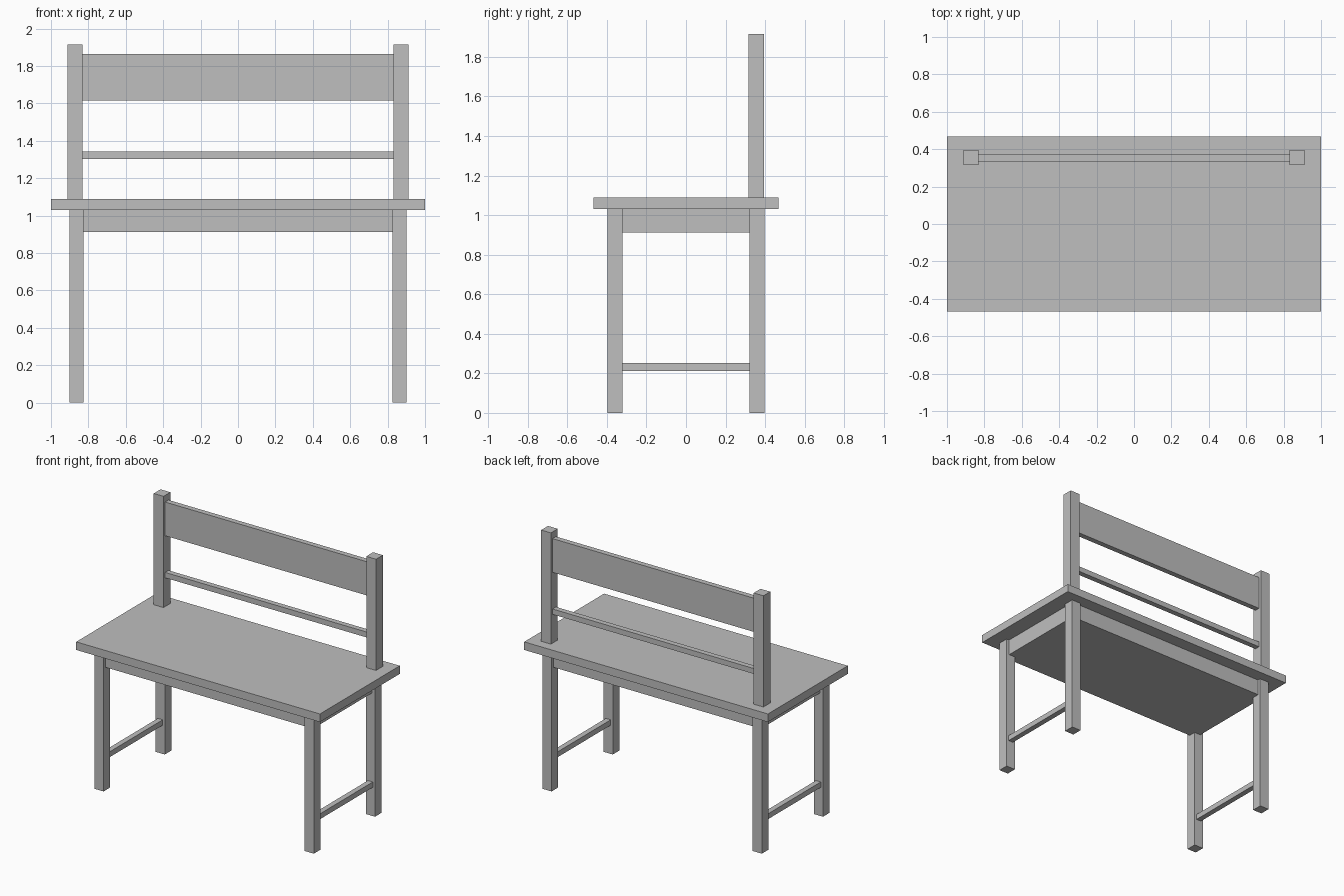
import bpy

default = bpy.data.objects.get("Cube")
if default:
    bpy.data.objects.remove(default, do_unlink=True)

# Single plain grey finish
grey = bpy.data.materials.new("plain_grey")
grey.use_nodes = True
colour = (0.52, 0.52, 0.52, 1)
grey.diffuse_color = colour
grey.node_tree.nodes["Principled BSDF"].inputs["Base Color"].default_value = colour


def box(name, x, y, z):
    """Add a box spanning the given (low, high) ranges."""
    spans = (x, y, z)
    bpy.ops.mesh.primitive_cube_add(size=1, location=[(a + b) / 2 for a, b in spans])
    obj = bpy.context.object
    obj.name = name
    obj.scale = [b - a for a, b in spans]
    bpy.ops.object.transform_apply(location=False, rotation=False, scale=True)
    obj.data.materials.append(grey)
    return obj


def mirrored(span, side):
    return tuple(sorted(side * v for v in span))


TOP_LOW, TOP_HIGH = 1.03, 1.09
LEG_X, LEG_Y = (0.825, 0.9), (0.32, 0.397)

# Seat board and the solid apron block beneath it
box("seat_board", (-1, 1), (-0.468, 0.468), (TOP_LOW, TOP_HIGH))
box("apron", (-0.877, 0.877), (-0.374, 0.374), (0.912, TOP_LOW))

for side, label in ((1, "left"), (-1, "right")):
    # Legs and the low stretcher joining them
    leg_x = mirrored(LEG_X, side)
    box(f"front_leg_{label}", leg_x, mirrored(LEG_Y, -1), (0, TOP_LOW))
    box(f"back_leg_{label}", leg_x, LEG_Y, (0, TOP_LOW))
    box(f"stretcher_{label}", mirrored((0.842, 0.882), side), (-LEG_Y[0], LEG_Y[0]), (0.213, 0.253))
    # Backrest post
    box(f"back_post_{label}", mirrored((0.832, 0.912), side), (0.315, 0.395), (TOP_HIGH, 1.915))

# Backrest panel and slim rail between the posts
box("back_panel", (-0.832, 0.832), (0.335, 0.375), (1.615, 1.865))
box("back_rail", (-0.832, 0.832), (0.335, 0.375), (1.303, 1.343))
